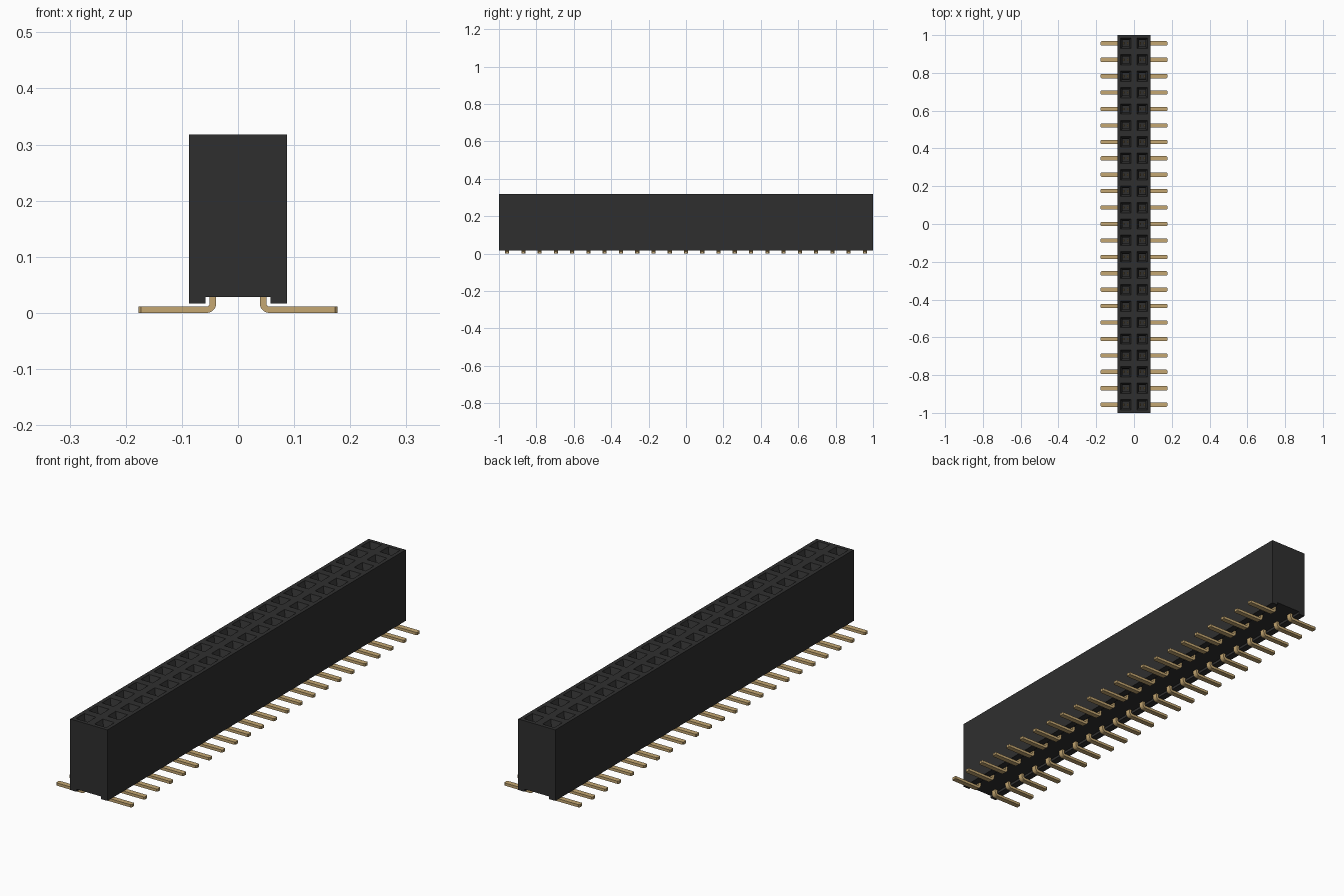
import bpy, bmesh, math

if "Cube" in bpy.data.objects:
    bpy.data.objects.remove(bpy.data.objects["Cube"])

ROWS = 23
PITCH = 2.0 / ROWS
HALF_W, TOP, FOOT, FLOOR = 0.087, 0.318, 0.017, 0.028
COL_X = HALF_W / 2


def material(name, rgb, rough):
    m = bpy.data.materials.new(name)
    m.use_nodes = True
    m.diffuse_color = (*rgb, 1)
    bsdf = m.node_tree.nodes["Principled BSDF"]
    bsdf.inputs["Base Color"].default_value = (*rgb, 1)
    bsdf.inputs["Roughness"].default_value = rough
    return m


black = material("black plastic", (0.028, 0.028, 0.028), 0.6)
gold = material("gold plating", (0.56, 0.39, 0.17), 0.4)


def finish(bm, name, mat):
    bmesh.ops.recalc_face_normals(bm, faces=bm.faces)
    me = bpy.data.meshes.new(name)
    bm.to_mesh(me)
    bm.free()
    me.materials.append(mat)
    ob = bpy.data.objects.new(name, me)
    bpy.context.collection.objects.link(ob)
    return ob


def sweep(bm, profile, ys):
    """Sweep a closed x-z profile through the given y stations and cap it."""
    rings = [[bm.verts.new((x, y, z)) for x, z in profile] for y in ys]
    n = len(profile)
    for a, b in zip(rings, rings[1:]):
        for i in range(n):
            j = (i + 1) % n
            bm.faces.new((a[i], a[j], b[j], b[i]))
    bm.faces.new(rings[0])
    bm.faces.new(rings[-1][::-1])
    return rings


# Housing: notched profile, one station per row so the top is a grid of cells
bm = bmesh.new()
half = [(HALF_W, TOP), (HALF_W, FOOT), (0.058, FOOT), (0.058, FLOOR)]
profile = [(0, TOP)] + half + [(-x, z) for x, z in reversed(half)]
sweep(bm, profile, [-1 + i * PITCH for i in range(ROWS + 1)])
bmesh.ops.recalc_face_normals(bm, faces=bm.faces)

# Sockets: rim, tapered lead-in, then a straight shaft
cells = [f for f in bm.faces if f.normal.z > 0.9 and f.calc_center_median().z > TOP - 0.001]
for thickness, depth in ((0.016, 0), (0.011, -0.026), (0.0002, -0.15)):
    bmesh.ops.inset_individual(bm, faces=cells, thickness=thickness, depth=depth,
                               use_even_offset=True)
finish(bm, "housing", black)

# Pin profile: stem out of the housing, rounded bend, flat solder foot
T, R = 0.0115, 0.0165
CX, CZ, END = 0.0555, R, 0.177
angles = [math.radians(180 + 90 * i / 5) for i in range(6)]
outer = [(CX + R * math.cos(a), CZ + R * math.sin(a)) for a in angles]
inner = [(CX + (R - T) * math.cos(a), CZ + (R - T) * math.sin(a)) for a in reversed(angles)]
stem_top = 0.045
pin_profile = ([(CX - R, stem_top)] + outer + [(END, 0), (END, T)]
               + inner + [(CX - R + T, stem_top)])


def add_pins(bm, side):
    w = 0.011
    for i in range(ROWS):
        y = -1 + (i + 0.5) * PITCH
        rings = sweep(bm, [(side * x, z) for x, z in pin_profile], (y - w, y + w))
        # narrow the outer tip of the foot
        tip = [v for r in rings for v in r if abs(v.co.x) > END - 0.001]
        edges = [e for e in bm.edges if e.verts[0] in tip and e.verts[1] in tip
                 and abs(e.verts[0].co.z - e.verts[1].co.z) > T / 2]
        bmesh.ops.bevel(bm, geom=edges, offset=0.004, segments=1, affect='EDGES')


def add_contacts(bm, side):
    """Two thin spring blades facing each other inside every socket."""
    for i in range(ROWS):
        y = -1 + (i + 0.5) * PITCH
        for s in (-1, 1):
            x = side * COL_X
            a, b = 0.0155, 0.0105
            blade = [(x + s * a, 0.15), (x + s * a, 0.289), (x + s * (b + 0.002), 0.289),
                     (x + s * 0.006, 0.265), (x + s * 0.010, 0.235), (x + s * b, 0.15)]
            sweep(bm, blade, (y - 0.006, y + 0.006))


for side, label in ((1, "left"), (-1, "right")):
    bm = bmesh.new()
    add_pins(bm, side)
    finish(bm, label + "_solder_pins", gold)
    bm = bmesh.new()
    add_contacts(bm, side)
    finish(bm, label + "_socket_contacts", gold)
